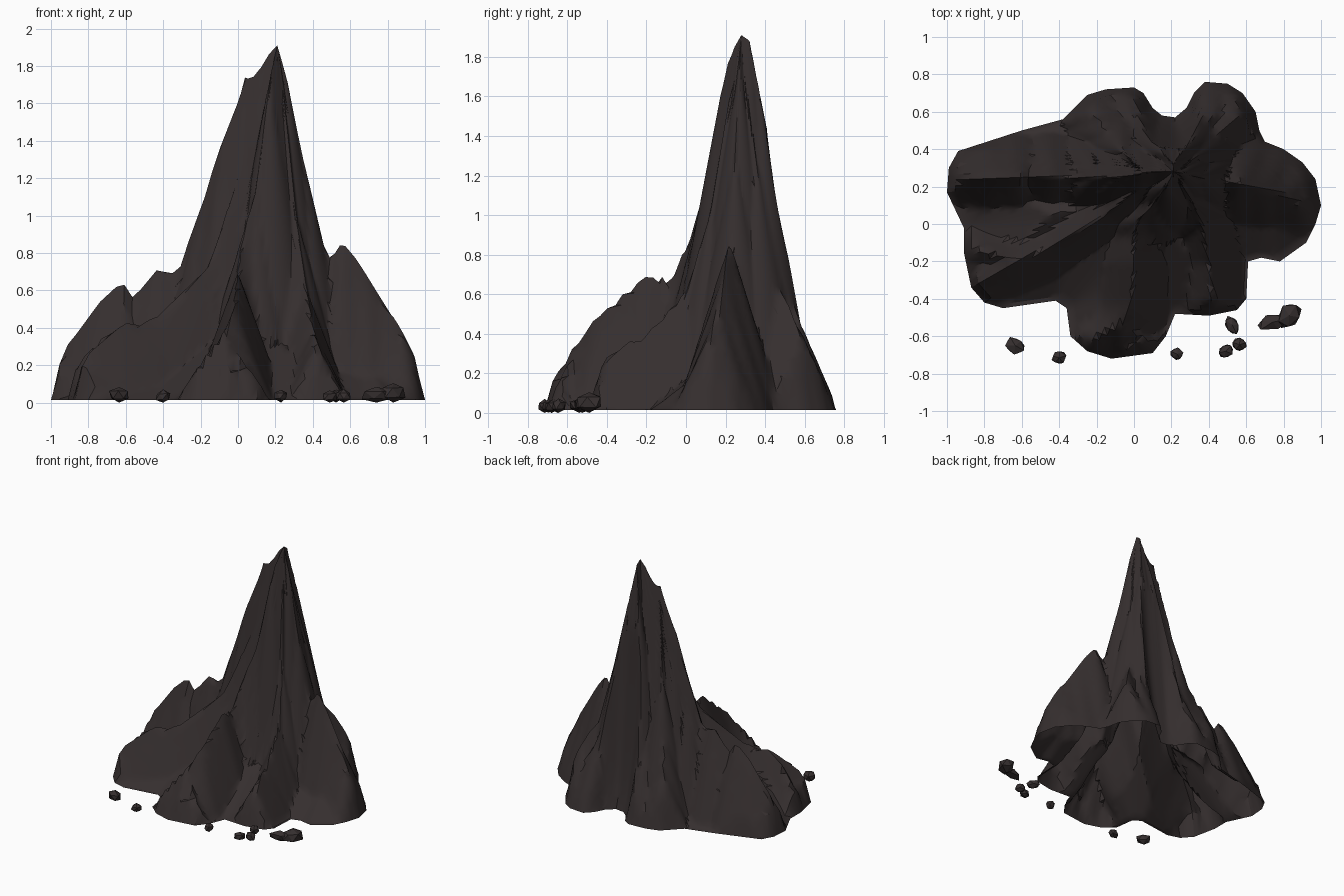
import bpy
import bmesh
import math
import random
from mathutils import Vector

random.seed(4)

default_cube = bpy.data.objects.get("Cube")
if default_cube:
    bpy.data.objects.remove(default_cube, do_unlink=True)

rock = bpy.data.materials.new("dark_brown_rock")
rock.use_nodes = True
colour = (0.036, 0.028, 0.028, 1)
rock.diffuse_color = colour
rock.node_tree.nodes["Principled BSDF"].inputs["Base Color"].default_value = colour
rock.node_tree.nodes["Principled BSDF"].inputs["Roughness"].default_value = 0.9

BASE = 0.015
SUMMIT = Vector((0.21, 0.28))

# Footprint of the mountain, counterclockwise from the right
footprint = [Vector(p) for p in (
    (1, .1), (.97, .24), (.9, .33), (.8, .4), (.7, .44), (.67, .5), (.65, .6),
    (.58, .7), (.5, .75), (.38, .76), (.32, .7), (.28, .62), (.22, .57), (.15, .58),
    (.1, .62), (.05, .7), (0, .73), (-.15, .72), (-.25, .69), (-.38, .56), (-.6, .5),
    (-.94, .39), (-.99, .3), (-1, .17), (-.91, -.02), (-.91, -.15), (-.87, -.34),
    (-.8, -.42), (-.7, -.45), (-.42, -.41), (-.36, -.45), (-.34, -.6), (-.25, -.68),
    (-.12, -.72), (.1, -.69), (.17, -.6), (.22, -.48), (.4, -.49), (.55, -.46),
    (.6, -.4), (.61, -.2), (.68, -.18), (.78, -.2), (.92, -.1), (.97, 0))]
footprint_edges = list(zip(footprint, footprint[1:] + footprint[:1]))

# Crest lines running from the summit down to the foot
ridges = []


def add_ridge(*points):
    ridges.append([Vector(p) for p in points])


def closest_on_segment(p, a, b):
    """Fraction along a-b nearest to p, and the flat distance to it."""
    ab = b - a
    t = max(0, min(1, (p - a).dot(ab) / max(ab.length_squared, 1e-9)))
    return t, (p - a - ab * t).length


# left ridge with its stepped secondary tops
add_ridge((.21, .28, 1.91), (.15, .28, 1.85), (.1, .28, 1.75), (.04, .27, 1.75),
          (-.01, .26, 1.58), (-.08, .25, 1.42), (-.2, .25, 1.05), (-.32, .25, .7),
          (-.43, .25, .73), (-.56, .25, .56), (-.62, .25, .65), (-.74, .25, .55),
          (-.9, .25, .34), (-1, .2, 0))
# front spur with its spreading toe
add_ridge((.21, .27, 1.91), (.17, .2, 1.74), (.1, .1, 1.15), (.02, .02, .88),
          (0, -.08, .68), (0, -.2, .7), (-.02, -.44, .5), (-.08, -.54, .38),
          (-.05, -.67, .18), (-.05, -.72, 0))
add_ridge((-.08, -.54, .38), (.07, -.63, .17), (.1, -.69, 0))
add_ridge((-.08, -.54, .38), (-.2, -.6, .22), (-.26, -.68, 0))
# right shoulder with its own top
add_ridge((.21, .28, 1.91), (.26, .27, 1.74), (.35, .25, 1.3), (.43, .23, .88),
          (.5, .22, .78), (.56, .22, .87), (.68, .19, .7), (.8, .16, .52),
          (.87, .12, .4), (1, .1, 0))
# two broad back spurs, each with a pair of crests
add_ridge((.21, .28, 1.91), (.21, .32, 1.89), (.25, .38, 1.58), (.31, .46, .82),
          (.41, .56, .5), (.44, .76, 0))
add_ridge((.26, .3, 1.65), (.33, .36, 1.25), (.42, .44, .7), (.53, .56, .46), (.6, .68, 0))
add_ridge((.21, .32, 1.89), (.15, .38, 1.58), (.07, .46, .82), (-.01, .56, .48),
          (-.02, .73, 0))
add_ridge((.02, .3, 1.6), (-.06, .39, 1.05), (-.13, .47, .68), (-.19, .56, .44),
          (-.23, .7, 0))
# front right and front left spurs
add_ridge((.25, .22, 1.6), (.31, .12, 1), (.36, 0, .62), (.4, -.2, .4),
          (.42, -.38, .32), (.45, -.48, 0))
add_ridge((.03, .2, 1.3), (-.15, .05, .75), (-.45, -.13, .45), (-.65, -.2, .42),
          (-.8, -.3, .26), (-.88, -.38, 0))
add_ridge((-.65, -.2, .42), (-.82, -.14, .26), (-.91, -.1, 0))


def height(p):
    """Highest ridge flank over p, held down near the foot."""
    edge = min(closest_on_segment(p, a, b)[1] for a, b in footprint_edges)
    best = edge * 0.8
    for ridge in ridges:
        for a, b in zip(ridge, ridge[1:]):
            t, away = closest_on_segment(p, a.xy, b.xy)
            crest = a.z + (b.z - a.z) * t
            best = max(best, crest - away * (1.1 + 2.4 * crest))
    return BASE + min(best - BASE, edge * (3.3 + 30 * edge))


def finish(bm, name, angle):
    mesh = bpy.data.meshes.new(name)
    bm.to_mesh(mesh)
    bm.free()
    obj = bpy.data.objects.new(name, mesh)
    bpy.context.collection.objects.link(obj)
    mesh.materials.append(rock)
    bpy.ops.object.select_all(action="DESELECT")
    obj.select_set(True)
    bpy.context.view_layer.objects.active = obj
    bpy.ops.object.shade_smooth_by_angle(angle=math.radians(angle))


# Mountain: open shell of rings shrinking from the footprint to the summit
outline = []
for a, b in footprint_edges:
    steps = max(1, round((b - a).length / 0.035))
    outline += [a.lerp(b, i / steps) for i in range(steps)]

RINGS = 28
bm = bmesh.new()
rings = []
for r in range(RINGS):
    ring = []
    for foot in outline:
        p = foot.lerp(SUMMIT, r / RINGS)
        z = max(BASE, height(p)) if r else BASE
        ring.append(bm.verts.new((p.x, p.y, z)))
    rings.append(ring)
tip = bm.verts.new((SUMMIT.x, SUMMIT.y, 1.91))

count = len(outline)
for i in range(count):
    j = (i + 1) % count
    for low, high in zip(rings, rings[1:]):
        bm.faces.new((low[i], low[j], high[j], high[i]))
    bm.faces.new((rings[-1][i], rings[-1][j], tip))
bmesh.ops.triangulate(bm, faces=bm.faces[:], quad_method="SHORT_EDGE")
finish(bm, "mountain", 32)


# Loose stones scattered before the foot
def stone(index, x, y, width, depth, turn):
    bm = bmesh.new()
    bmesh.ops.create_icosphere(bm, subdivisions=1, radius=1)
    for v in bm.verts:
        v.co *= random.uniform(0.85, 1.15)
        sx, sy = v.co.x * width, v.co.y * depth
        v.co.x = x + sx * math.cos(turn) - sy * math.sin(turn)
        v.co.y = y + sx * math.sin(turn) + sy * math.cos(turn)
        v.co.z *= min(width, depth) * 0.95
    lowest = min(v.co.z for v in bm.verts)
    for v in bm.verts:
        v.co.z -= lowest
    finish(bm, f"stone_{index}", 20)


stones = ((-.635, -.65, .06, .047, -.5), (-.4, -.715, .042, .037, .3),
          (.23, -.695, .038, .035, .2), (.525, -.54, .055, .037, -1.1),
          (.49, -.68, .045, .038, .8), (.565, -.645, .042, .04, .3),
          (.74, -.525, .085, .045, .2), (.83, -.49, .08, .06, 1))
for n, s in enumerate(stones, 1):
    stone(n, *s)
